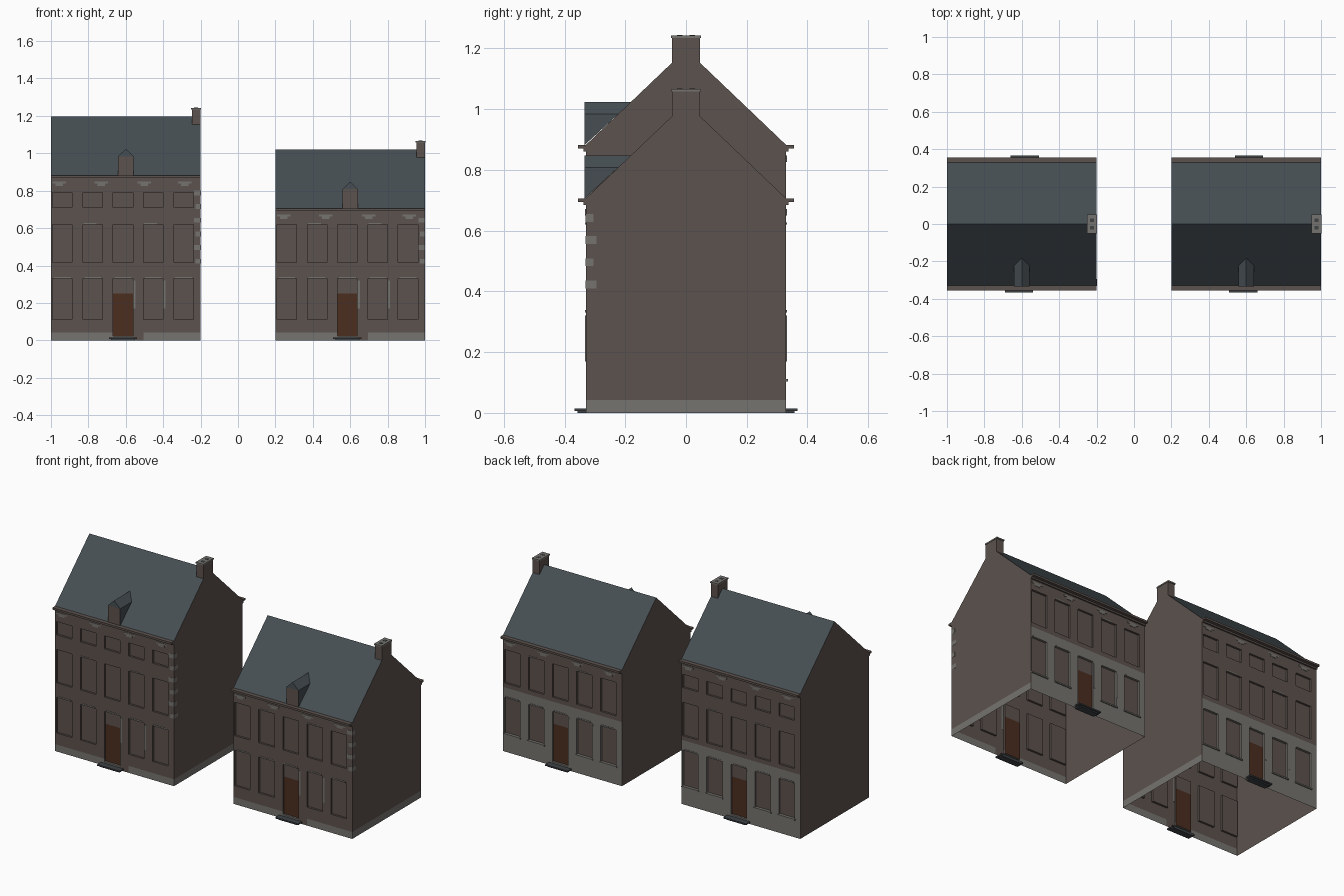
import bpy
import bmesh

cube = bpy.data.objects.get("Cube")
if cube:
    bpy.data.objects.remove(cube, do_unlink=True)


def material(name, rgb):
    mat = bpy.data.materials.new(name)
    mat.use_nodes = True
    mat.diffuse_color = (*rgb, 1)
    mat.node_tree.nodes["Principled BSDF"].inputs["Base Color"].default_value = (*rgb, 1)
    return mat


MATS = [
    material("brown_brick", (0.107, 0.084, 0.075)),
    material("grey_render", (0.18, 0.174, 0.16)),
    material("slate", (0.061, 0.076, 0.086)),
    material("door_wood", (0.07, 0.027, 0.014)),
    material("dark_stone", (0.048, 0.055, 0.062)),
]
BRICK, GREY, SLATE, WOOD, STONE = range(5)

HALF_X, HALF_Y = 0.4, 0.33
RISE = 0.315            # roof height above the eaves
RECESS = 0.012
DOOR_U = -0.015         # the door column sits slightly off centre
WIN_W = 0.105
COLUMNS = [DOOR_U + 0.162 * (i - 2) for i in range(5)]
STOREYS = [(0.112, 0.33), (0.417, 0.62), (0.71, 0.79)]
DOOR_BOTTOM, DOOR_TOP = 0.024, 0.25
BASE_TOP, BACK_BAND = 0.042, 0.39


def finish(bm, name, cx):
    mesh = bpy.data.meshes.new(name)
    bm.to_mesh(mesh)
    bm.free()
    for mat in MATS:
        mesh.materials.append(mat)
    obj = bpy.data.objects.new(name, mesh)
    obj.location.x = cx
    bpy.context.collection.objects.link(obj)
    return obj


def face(bm, points, color):
    f = bm.faces.new([bm.verts.new(p) for p in points])
    f.material_index = color


def box(bm, x, y, z, color):
    """Box given by its (min, max) range along each axis."""
    verts = bmesh.ops.create_cube(bm, size=1)["verts"]
    for v in verts:
        v.co = [r[0] + (c + 0.5) * (r[1] - r[0]) for r, c in zip((x, y, z), v.co)]
    for f in {f for v in verts for f in v.link_faces}:
        f.material_index = color


def boxes(name, cx, items):
    bm = bmesh.new()
    for item in items:
        box(bm, *item)
    return finish(bm, name, cx)


def on_side(side, u, depth, z, color):
    """Box on a facade; depth is measured outward, the back is the front turned round."""
    x = tuple(sorted(-side * a for a in u))
    y = tuple(sorted(side * (HALF_Y + d) for d in depth))
    return x, y, z, color


def facade(bm, side, eaves, rows):
    """Wall grid with recessed openings; side -1 is the front, 1 the back."""
    def at(u, d, z):
        return (-side * u, side * (HALF_Y - d), z)

    us = sorted([-HALF_X, HALF_X] + [c + s * WIN_W / 2 for c in COLUMNS for s in (-1, 1)])
    zs = sorted([0, DOOR_BOTTOM, BASE_TOP, DOOR_TOP, BACK_BAND, eaves] + [z for r in rows for z in r])
    for u0, u1 in zip(us, us[1:]):
        um = (u0 + u1) / 2
        column = any(abs(um - c) < WIN_W / 2 for c in COLUMNS)
        doorway = abs(um - DOOR_U) < WIN_W / 2
        worn_pier = 0.04 < um < 0.09
        openings = []
        if column:
            openings = list(rows)
            if doorway:
                openings[0] = (DOOR_BOTTOM, rows[0][1])
        for z0, z1 in zip(zs, zs[1:]):
            zm = (z0 + z1) / 2
            hole = next((o for o in openings if o[0] < zm < o[1]), None)
            plaster = zm < BACK_BAND if side > 0 else zm < BASE_TOP and not worn_pier
            wall = GREY if plaster else BRICK
            if hole is None:
                face(bm, [at(u0, 0, z0), at(u1, 0, z0), at(u1, 0, z1), at(u0, 0, z1)], wall)
                continue
            # pane or door leaf, then the reveals around it
            d = RECESS
            pane = WOOD if doorway and zm < DOOR_TOP else BRICK
            face(bm, [at(u0, d, z0), at(u1, d, z0), at(u1, d, z1), at(u0, d, z1)], pane)
            face(bm, [at(u0, 0, z0), at(u0, d, z0), at(u0, d, z1), at(u0, 0, z1)], wall)
            face(bm, [at(u1, d, z0), at(u1, 0, z0), at(u1, 0, z1), at(u1, d, z1)], wall)
            if z0 == hole[0]:
                face(bm, [at(u0, 0, z0), at(u1, 0, z0), at(u1, d, z0), at(u0, d, z0)], wall)
            if z1 == hole[1]:
                face(bm, [at(u0, d, z1), at(u1, d, z1), at(u1, 0, z1), at(u0, 0, z1)], wall)


def gable(bm, s, eaves):
    """Pointed end wall; the right one carries a pale base band."""
    x = s * HALF_X
    base = BASE_TOP if s > 0 else 0
    outline = [(-HALF_Y, base), (HALF_Y, base), (HALF_Y, eaves), (0, eaves + RISE), (-HALF_Y, eaves)]
    face(bm, [(x, s * y, z) for y, z in outline], BRICK)
    if base:
        face(bm, [(x, -HALF_Y, 0), (x, HALF_Y, 0), (x, HALF_Y, base), (x, -HALF_Y, base)], GREY)


def house(prefix, cx, eaves, rows):
    ridge = eaves + RISE

    # walls, open underneath
    bm = bmesh.new()
    for s in (-1, 1):
        facade(bm, s, eaves, rows)
        gable(bm, s, eaves)
    bmesh.ops.remove_doubles(bm, verts=bm.verts, dist=0.0001)
    finish(bm, prefix + "_walls", cx)

    # main roof slopes
    bm = bmesh.new()
    for s in (-1, 1):
        face(bm, [(s * HALF_X, s * HALF_Y, eaves), (-s * HALF_X, s * HALF_Y, eaves),
                  (-s * HALF_X, 0, ridge), (s * HALF_X, 0, ridge)], SLATE)
    finish(bm, prefix + "_roof", cx)

    # dormer: brick front, slate cheeks and small pitched roof
    bm = bmesh.new()
    w, front = 0.041, -HALF_Y - 0.004
    shoulder, top = eaves + 0.102, eaves + 0.142

    def on_roof(z):
        return -HALF_Y + (z - eaves) * HALF_Y / RISE

    face(bm, [(-w, front, eaves), (w, front, eaves), (w, front, shoulder), (-w, front, shoulder)], BRICK)
    face(bm, [(-w, front, shoulder), (w, front, shoulder), (0, front, top)], SLATE)
    for s in (-1, 1):
        cheek = [(s * w, front, eaves), (s * w, on_roof(shoulder), shoulder), (s * w, front, shoulder)]
        pitch = [(s * w, front, shoulder), (s * w, on_roof(shoulder), shoulder),
                 (0, on_roof(top), top), (0, front, top)]
        face(bm, cheek[::-s], SLATE)
        face(bm, pitch[::s], SLATE)
    finish(bm, prefix + "_dormer", cx)

    # chimney with cap and two flues
    boxes(prefix + "_chimney", cx, [
        ((0.354, HALF_X), (-0.046, 0.046), (ridge - 0.046, ridge + 0.04), BRICK),
        ((0.35, HALF_X + 0.002), (-0.05, 0.05), (ridge + 0.038, ridge + 0.046), GREY),
    ])
    boxes(prefix + "_flues", cx, [
        ((0.366, 0.386), (y - 0.009, y + 0.009), (ridge + 0.045, ridge + 0.047), STONE)
        for y in (-0.02, 0.02)])

    # cornices, door steps and sills
    cornices, steps, sills, trim = [], [], [], []
    for s in (-1, 1):
        cornices.append(on_side(s, (-HALF_X, HALF_X), (0, 0.026), (eaves - 0.012, eaves), BRICK))
        cornices.append(on_side(s, (-HALF_X, HALF_X), (0, 0.008), (eaves - 0.022, eaves - 0.012), BRICK))
        for half, out, z in ((0.065, 0.027, (0, 0.008)), (0.076, 0.037, (0.007, 0.015))):
            steps.append(on_side(s, (DOOR_U - half, DOOR_U + half), (-RECESS, out), z, STONE))
        # worn pale lintels and jamb streaks
        for i, c in enumerate(COLUMNS):
            trim.append(on_side(s, (c - 0.045, c + 0.045), (-0.002, 0.002), (0.33, 0.338), GREY))
            if i % 2:
                trim.append(on_side(s, (c - 0.05, c + 0.02), (-0.002, 0.002), (0.62, 0.627), GREY))
            if i in (2, 3):
                edge = c + WIN_W / 2
                trim.append(on_side(s, (edge + 0.002, edge + 0.014), (-0.002, 0.002), (0.17, 0.32), GREY))
            if s > 0 and i != 2:
                sills.append(on_side(s, (c - 0.058, c + 0.058), (-0.004, 0.006), (0.104, 0.112), GREY))
        # pale patches under the eaves
        for u in (-0.355, -0.13, 0.1, 0.315):
            trim.append(on_side(s, (u - 0.036, u + 0.036), (-0.002, 0.002), (eaves - 0.044, eaves - 0.034), GREY))
            trim.append(on_side(s, (u - 0.02, u + 0.02), (-0.002, 0.002), (eaves - 0.056, eaves - 0.044), GREY))
    boxes(prefix + "_cornices", cx, cornices)
    boxes(prefix + "_door_steps", cx, steps)
    boxes(prefix + "_sills", cx, sills)
    boxes(prefix + "_pale_trim", cx, trim)

    # corner quoins at the front right edge
    quoins = []
    z, i = 0.41, 0
    while z < eaves - 0.05:
        reach = 0.036 if i % 2 == 0 else 0.026
        quoins.append(((HALF_X - 0.062 + reach, HALF_X + 0.001),
                       (-HALF_Y - 0.001, -HALF_Y + reach), (z, z + 0.026), GREY))
        z += 0.073
        i += 1
    boxes(prefix + "_quoins", cx, quoins)


house("tall_house", -0.6, 0.882, STOREYS)
house("short_house", 0.6, 0.706, STOREYS[:2])
